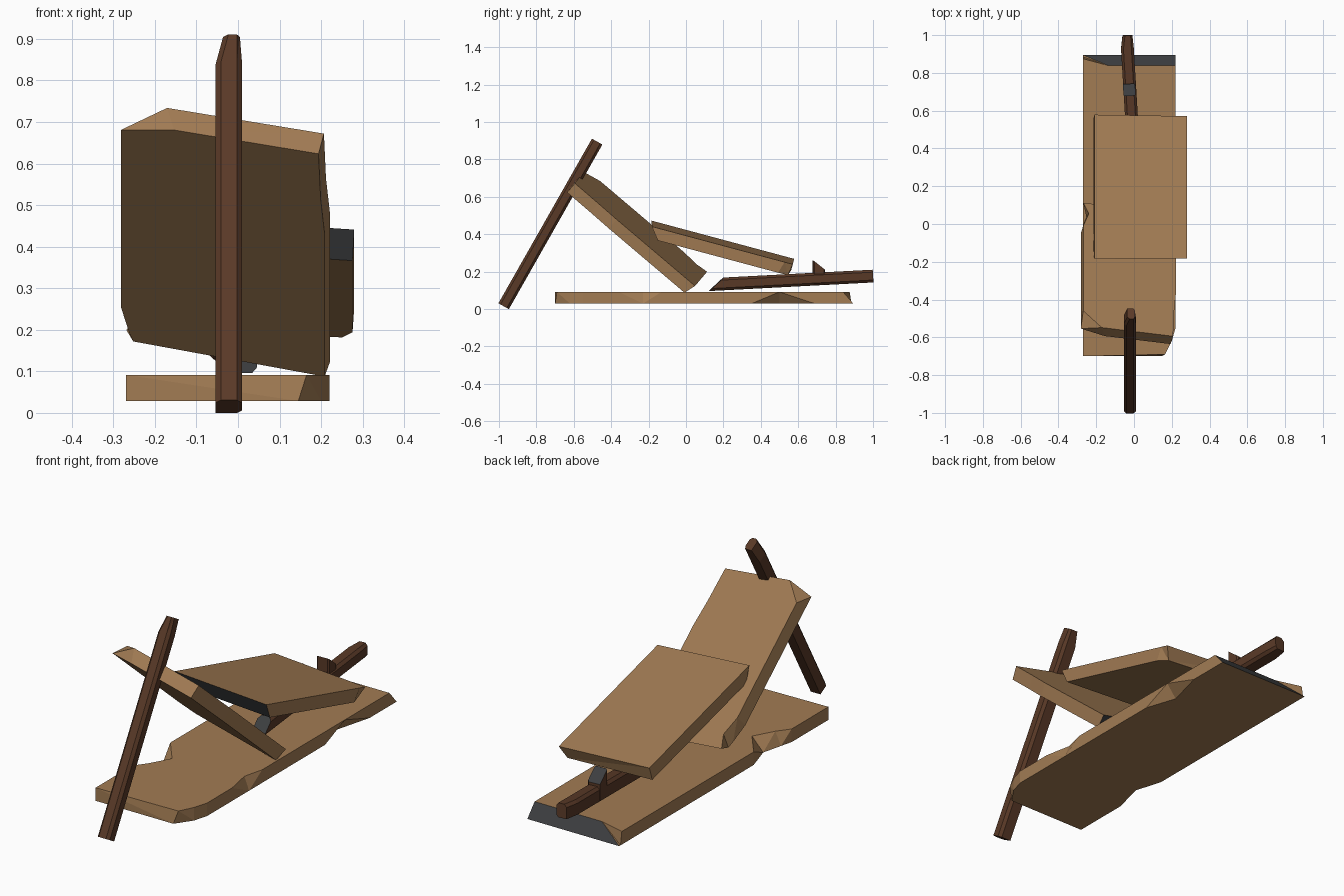
import bpy, bmesh, math
from mathutils import Matrix

if "Cube" in bpy.data.objects:
    bpy.data.objects.remove(bpy.data.objects["Cube"])


def material(name, col):
    m = bpy.data.materials.new(name)
    m.diffuse_color = (*col, 1)
    m.use_nodes = True
    m.node_tree.nodes["Principled BSDF"].inputs["Base Color"].default_value = m.diffuse_color
    return m


WOOD = material("light wood", (0.36, 0.2, 0.088))
BARK = material("dark brown wood", (0.1, 0.041, 0.02))
END = material("charcoal cut end", (0.045, 0.047, 0.05))


def rot(x=0, y=0, z=0):
    r = math.radians
    return (Matrix.Rotation(r(z), 4, 'Z') @ Matrix.Rotation(r(x), 4, 'X')
            @ Matrix.Rotation(r(y), 4, 'Y'))


def loft(name, rings, mat, loc=(0, 0, 0), turn=Matrix(), grey_side=None, grey_cap=None):
    """Join matching counter-clockwise rings into a closed flat-faced solid."""
    bm = bmesh.new()
    vs = [[bm.verts.new(p) for p in ring] for ring in rings]
    n = len(vs[0])
    caps = [bm.faces.new(vs[0][::-1]), bm.faces.new(vs[-1])]
    for a, b in zip(vs, vs[1:]):
        for i in range(n):
            j = (i + 1) % n
            f = bm.faces.new((a[i], a[j], b[j], b[i]))
            if i == grey_side:
                f.material_index = 1
    if grey_cap is not None:
        caps[grey_cap].material_index = 1
    bmesh.ops.triangulate(bm, faces=bm.faces[:])
    bmesh.ops.recalc_face_normals(bm, faces=bm.faces[:])
    me = bpy.data.meshes.new(name)
    bm.to_mesh(me)
    bm.free()
    me.materials.append(mat)
    me.materials.append(END)
    ob = bpy.data.objects.new(name, me)
    ob.matrix_world = Matrix.Translation(loc) @ turn
    bpy.context.collection.objects.link(ob)
    return ob


def plank(name, pts, thick, **kw):
    """pts: (x, y, shift x, shift y); the shift moves the lower corner."""
    h = thick / 2
    low = [(x + dx, y + dy, -h) for x, y, dx, dy in pts]
    top = [(x, y, h) for x, y, dx, dy in pts]
    return loft(name, [low, top], WOOD, **kw)


# plank lying on the ground, with chipped edges
plank("base_plank", [
    (-0.27, -0.70, 0, 0), (0.165, -0.69, -0.02, -0.01), (0.2, -0.62, 0, 0),
    (0.22, -0.55, 0, 0), (0.22, -0.36, 0, 0), (0.195, -0.23, 0.025, 0),
    (0.22, -0.13, 0, 0), (0.22, 0.35, 0, 0), (0.22, 0.50, -0.05, 0),
    (0.22, 0.69, 0, 0), (0.22, 0.84, 0, 0.055), (-0.14, 0.84, -0.13, 0.055),
    (-0.27, 0.875, 0, 0.01), (-0.27, 0.08, 0, 0), (-0.27, -0.13, 0, 0),
    (-0.17, -0.26, -0.06, 0), (-0.225, -0.36, -0.03, 0), (-0.27, -0.42, 0, 0),
], 0.063, loc=(0, 0, 0.06), grey_side=10)

# plank leaning on the tall stick
plank("leaning_plank", [
    (-0.15, -0.42, 0.03, 0), (0.235, -0.415, 0, 0), (0.24, -0.25, 0, 0),
    (0.25, -0.12, 0, 0), (0.25, 0.43, 0, -0.02), (-0.25, 0.43, 0.03, -0.04),
    (-0.22, 0.36, -0.01, 0), (-0.25, 0.27, 0, 0), (-0.25, -0.32, 0, -0.07),
], 0.065, loc=(-0.03, -0.268, 0.415), turn=rot(-40.3, 11.5), grey_side=4)

# plank resting on the leaning plank
plank("upper_plank", [
    (-0.245, -0.395, 0, 0.05), (0.245, -0.385, 0, 0.05), (0.245, 0.35, 0, -0.02),
    (0.245, 0.395, -0.025, -0.01), (-0.245, 0.395, 0, 0),
], 0.064, loc=(0.033, 0.185, 0.325), turn=rot(-15, 3.5), grey_side=0)


def section(z, tilt=0.0, r=0.032, c=0.013, chip=0.0):
    """Square stick section with cut corners, end tilted along y."""
    pts = [(-r, -r + c), (-r + c, -r), (r - c, -r), (r, -r + c),
           (r, r - c), (r - c, r), (-r, r)]
    out = []
    for i, (x, y) in enumerate(pts):
        if i in (0, 1, 6):
            x += chip
        if i in (3, 4):
            x -= chip * 0.3
        out.append((x, y, z + tilt * y))
    return out


# tall stick propped at the front
loft("propping_stick", [section(-0.506), section(0.43), section(0.506, chip=0.018)],
     BARK, loc=(-0.022, -0.725, 0.455), turn=rot(-29.6))

# low stick at the back with a slanted cut end
loft("low_stick", [section(-0.4, -1.2, 0.034), section(0.37, 0, 0.034),
                   section(0.44, 0, 0.034, chip=0.012)],
     BARK, loc=(-0.013, 0.56, 0.153), turn=rot(-87, 0, 3.4), grey_cap=0)

# broken twig standing out of the low stick
loft("twig_stub", [section(-0.065, 0, 0.032, 0.006), section(0.04, -0.8, 0.032, 0.006)],
     BARK, loc=(-0.025, 0.71, 0.195), turn=rot(0, 0, 3.4), grey_cap=1)
